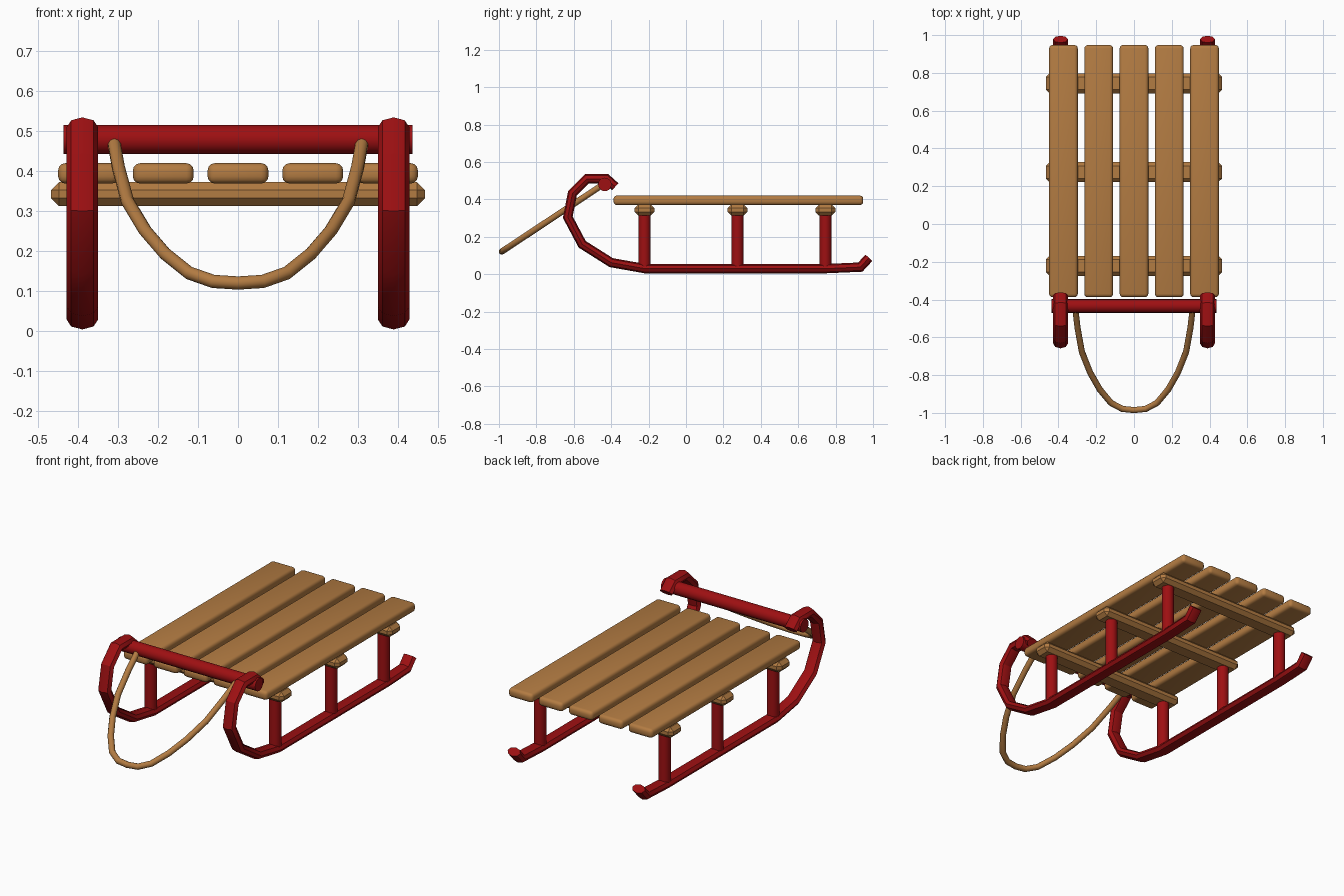
import bpy, bmesh, math
from mathutils import Vector

if "Cube" in bpy.data.objects:
    bpy.data.objects.remove(bpy.data.objects["Cube"])


def material(name, rgb):
    m = bpy.data.materials.new(name)
    m.diffuse_color = (*rgb, 1)
    m.use_nodes = True
    m.node_tree.nodes["Principled BSDF"].inputs["Base Color"].default_value = m.diffuse_color
    return m


RED = material("red_paint", (0.34, 0.005, 0.006))
WOOD = material("warm_wood", (0.45, 0.2, 0.055))


def finish(bm, name, mat, angle=30):
    bmesh.ops.recalc_face_normals(bm, faces=bm.faces)
    me = bpy.data.meshes.new(name)
    bm.to_mesh(me)
    bm.free()
    ob = bpy.data.objects.new(name, me)
    bpy.context.collection.objects.link(ob)
    me.materials.append(mat)
    bpy.ops.object.select_all(action='DESELECT')
    ob.select_set(True)
    bpy.context.view_layer.objects.active = ob
    bpy.ops.object.shade_smooth_by_angle(angle=math.radians(angle))
    return ob


def board(name, centre, size, bevel, segments):
    bm = bmesh.new()
    bmesh.ops.create_cube(bm, size=1)
    bmesh.ops.scale(bm, vec=size, verts=bm.verts)
    bmesh.ops.translate(bm, vec=centre, verts=bm.verts)
    bmesh.ops.bevel(bm, geom=bm.edges[:], offset=bevel, segments=segments,
                    profile=0.5, affect='EDGES')
    return finish(bm, name, WOOD)


def sweep(name, path, side, wide, thick, sides, mat, angle=30):
    """Sweep an elliptical section along a planar path; side is the plane normal."""
    bm = bmesh.new()
    pts = [Vector(p) for p in path]
    side = Vector(side).normalized()
    rings = []
    for i, p in enumerate(pts):
        a = (p - pts[max(i - 1, 0)]).normalized()
        b = (pts[min(i + 1, len(pts) - 1)] - p).normalized()
        t = (a + b).normalized()
        # widen mitred joints so the thickness stays even
        stretch = 1 / max(t.dot(b if b.length else a), 0.5)
        up = side.cross(t) * stretch
        rings.append([bm.verts.new(p + side * wide * math.cos(k * math.tau / sides)
                                   + up * thick * math.sin(k * math.tau / sides))
                      for k in range(sides)])
    for r, s in zip(rings, rings[1:]):
        for k in range(sides):
            n = (k + 1) % sides
            bm.faces.new((r[k], r[n], s[n], s[k]))
    bm.faces.new(rings[0])
    bm.faces.new(rings[-1])
    return finish(bm, name, mat, angle)


# Seat slats
for i in range(5):
    board(f"seat_slat_{i + 1}", (0.1868 * (i - 2), 0.28, 0.395),
          (0.152, 1.335, 0.051), 0.018, 3)

# Cross beams and posts
for i, y in enumerate((-0.222, 0.275, 0.745)):
    board(f"cross_beam_{i + 1}", (0, y, 0.343), (0.934, 0.106, 0.06), 0.02, 1)
    for s, label in ((-1, "left"), (1, "right")):
        sweep(f"post_{label}_{i + 1}", [(s * 0.389, y, 0.03), (s * 0.389, y, 0.335)],
              (1, 0, 0), 0.032, 0.032, 16, RED)

# Curled runners
profile = [(-0.378, 0.468), (-0.425, 0.51), (-0.53, 0.51), (-0.607, 0.433),
           (-0.632, 0.305), (-0.555, 0.16), (-0.40, 0.062), (-0.22, 0.03),
           (0.75, 0.03), (0.932, 0.038), (0.978, 0.088)]
for s, label in ((-1, "left"), (1, "right")):
    sweep(f"runner_{label}", [(s * 0.389, y, z) for y, z in profile],
          (1, 0, 0), 0.0395, 0.025, 8, RED)

# Front handle bar
sweep("handle_bar", [(-0.436, -0.434, 0.48), (0.436, -0.434, 0.48)],
      (0, 1, 0), 0.036, 0.036, 16, RED)

# Pull rope hanging in a slanted plane
half = [(0.31, 0.472), (0.299, 0.41), (0.276, 0.325), (0.232, 0.252),
        (0.182, 0.194), (0.122, 0.146), (0.062, 0.125), (0, 0.121)]
outline = [(-x, z) for x, z in half] + half[-2::-1]
slope = 0.53 / 0.351
rope = [(x, -0.455 - (0.472 - z) * slope, z) for x, z in outline]
sweep("pull_rope", rope, (0, -1, slope), 0.0165, 0.0165, 10, WOOD, 50)
